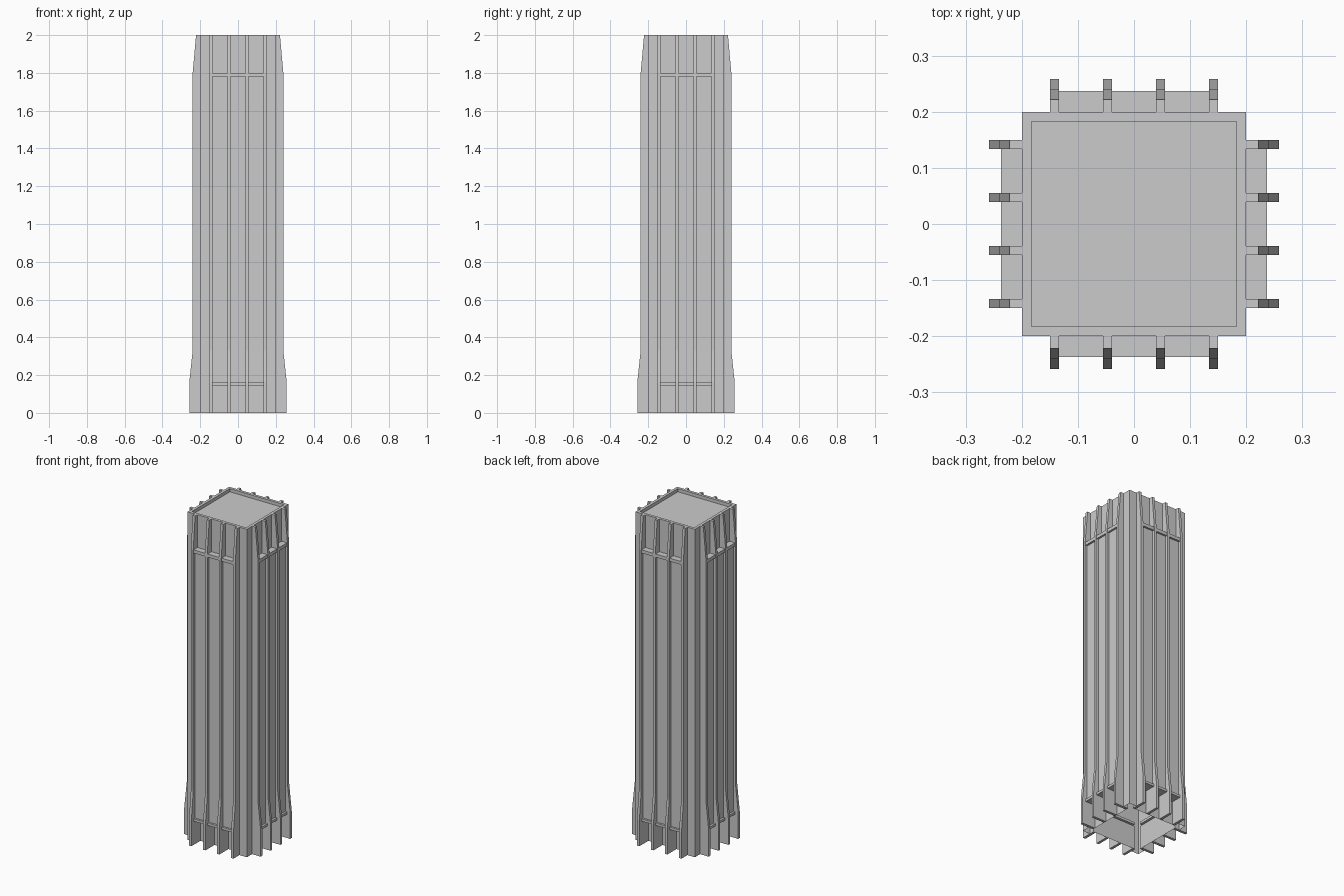
import bpy, bmesh
from math import pi
from mathutils import Matrix, Vector

cube = bpy.data.objects.get("Cube")
if cube:
    bpy.data.objects.remove(cube, do_unlink=True)

concrete = bpy.data.materials.new("concrete grey")
concrete.use_nodes = True
GREY = (0.6, 0.6, 0.6, 1)
concrete.diffuse_color = GREY
concrete.node_tree.nodes["Principled BSDF"].inputs["Base Color"].default_value = GREY

HALF = 0.2          # half width of the shaft
BASE = 0.145        # height of the recessed base
WALL = 0.17         # distance of the recessed base walls from the axis
BAY = 0.135         # half width of the bay between the outer fins


def finish(bm, name):
    bmesh.ops.recalc_face_normals(bm, faces=bm.faces)
    mesh = bpy.data.meshes.new(name)
    bm.to_mesh(mesh)
    bm.free()
    mesh.materials.append(concrete)
    obj = bpy.data.objects.new(name, mesh)
    bpy.context.collection.objects.link(obj)
    return obj


def add_box(bm, low, high):
    low, high = Vector(low), Vector(high)
    size = Matrix.Diagonal((*(high - low), 1))
    bmesh.ops.create_cube(bm, size=1, matrix=Matrix.Translation((low + high) / 2) @ size)


def moved_verts(geom):
    return [v for v in geom if isinstance(v, bmesh.types.BMVert)]


def bay_box(name, inner, outer, bottom, top, turn):
    """Box spanning the bay on one side."""
    bm = bmesh.new()
    add_box(bm, (-BAY, -outer, bottom), (BAY, -inner, top))
    bm.transform(turn)
    return finish(bm, name)


def fin(name, x, turn):
    """Extrude the buttress outline (depth, height) across its width."""
    outline = [(WALL, 0), (0.258, 0), (0.258, 0.16), (0.24, 0.33), (0.24, 1.8),
               (0.222, 2), (HALF, 2), (HALF, BASE), (WALL, BASE)]
    bm = bmesh.new()
    face = bm.faces.new([bm.verts.new((x - 0.008, -d, z)) for d, z in outline])
    new = bmesh.ops.extrude_face_region(bm, geom=[face])["geom"]
    bmesh.ops.translate(bm, vec=(0.016, 0, 0), verts=moved_verts(new))
    bm.transform(turn)
    return finish(bm, name)


# Hollow shaft, open below, with a sunken roof behind a low parapet
bm = bmesh.new()
add_box(bm, (-HALF, -HALF, BASE), (HALF, HALF, 2))
by_height = sorted(bm.faces, key=lambda f: f.calc_center_median().z)
floor, roof = by_height[0], by_height[-1]
bmesh.ops.inset_region(bm, faces=[roof], thickness=0.017, use_even_offset=True)
sunk = bmesh.ops.extrude_face_region(bm, geom=[roof])["geom"]
bmesh.ops.translate(bm, vec=(0, 0, -0.02), verts=moved_verts(sunk))
bmesh.ops.delete(bm, geom=[roof, floor], context="FACES_ONLY")
finish(bm, "shaft")

# Base walls: a square outline notched in the middle of each side
quarter = [(-HALF, -HALF), (-BAY, -HALF), (-BAY, -WALL), (BAY, -WALL), (BAY, -HALF)]
bm = bmesh.new()
ring = [bm.verts.new(Matrix.Rotation(side * pi / 2, 3, "Z") @ Vector((x, y, 0)))
        for side in range(4) for x, y in quarter]
edges = [bm.edges.new((a, b)) for a, b in zip(ring, ring[1:] + ring[:1])]
walls = bmesh.ops.extrude_edge_only(bm, edges=edges)["geom"]
bmesh.ops.translate(bm, vec=(0, 0, BASE), verts=moved_verts(walls))
finish(bm, "base_walls")

# Four identical sides
for side, label in enumerate(("front", "left", "back", "right")):
    turn = Matrix.Rotation(side * pi / 2, 4, "Z")
    for i, x in enumerate((-0.142, -0.047, 0.047, 0.142)):
        fin(f"{label}_fin_{i + 1}", x, turn)
    bay_box(f"{label}_window_panel", HALF, 0.225, 0.16, 1.78, turn)
    bay_box(f"{label}_upper_ledge", HALF, 0.237, 1.78, 1.8, turn)
    bay_box(f"{label}_lower_ledge", 0.155, 0.237, BASE, 0.16, turn)
